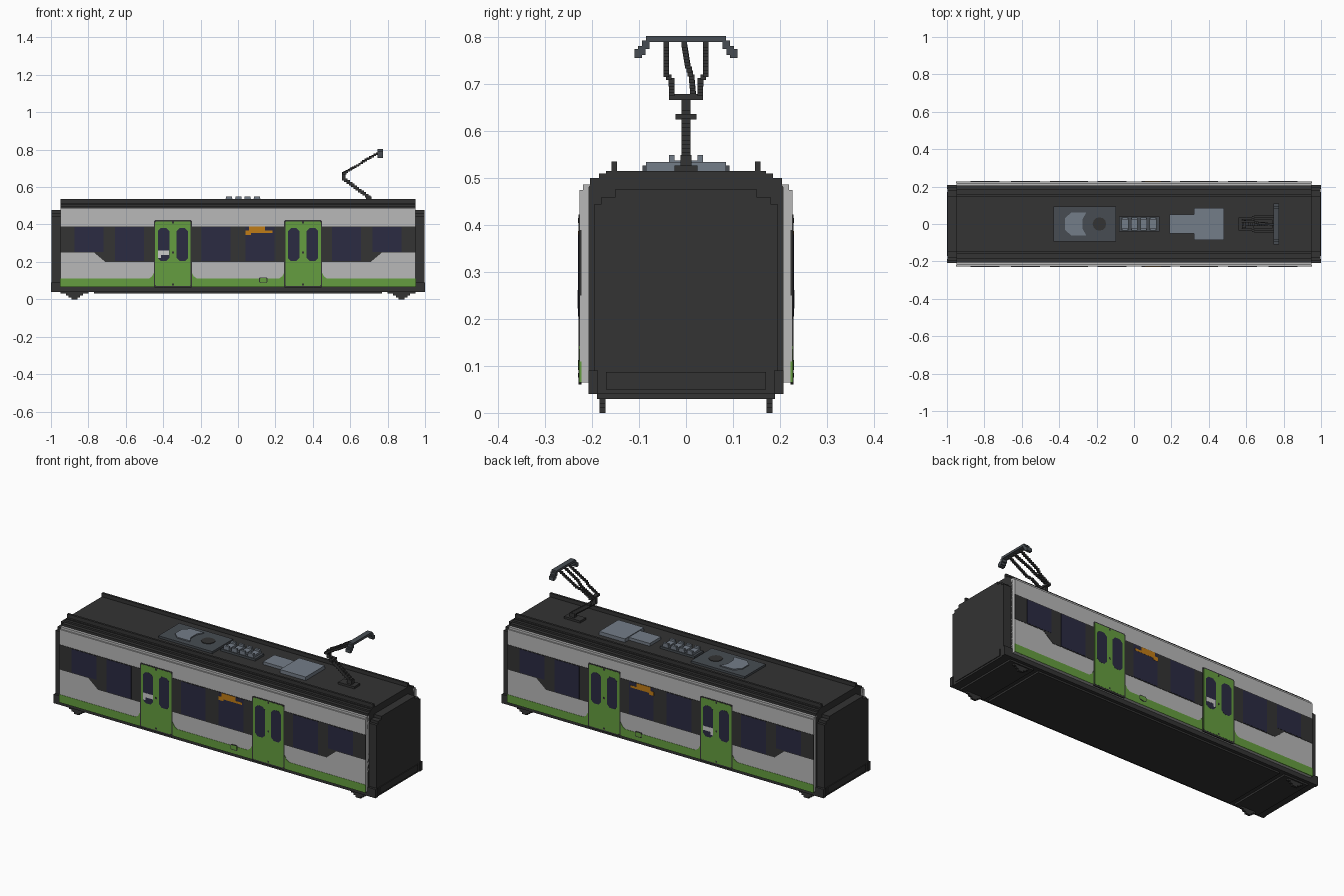
import bpy, bmesh, math
from mathutils import Vector

cube = bpy.data.objects.get("Cube")
if cube:
    bpy.data.objects.remove(cube, do_unlink=True)


def material(name, r, g, b):
    m = bpy.data.materials.new(name)
    m.use_nodes = True
    m.diffuse_color = (r, g, b, 1)
    bsdf = next(n for n in m.node_tree.nodes if n.type == 'BSDF_PRINCIPLED')
    bsdf.inputs["Base Color"].default_value = (r, g, b, 1)
    return m


DARK = material("charcoal", .033, .033, .033)
GREY = material("light grey", .48, .48, .48)
GREEN = material("leaf green", .13, .34, .05)
NAVY = material("navy glass", .024, .024, .055)
ORANGE = material("amber", .53, .20, .008)
WHITE = material("off white", .60, .60, .60)
SLATE = material("dark slate", .063, .073, .084)
STEEL = material("blue grey", .175, .205, .246)


def finish(name, bm, mat):
    bmesh.ops.recalc_face_normals(bm, faces=bm.faces)
    me = bpy.data.meshes.new(name)
    bm.to_mesh(me)
    bm.free()
    me.materials.append(mat)
    ob = bpy.data.objects.new(name, me)
    bpy.context.collection.objects.link(ob)
    return ob


def extrude(bm, pts, axis, a, b):
    """Prism along x (pts are y,z), y (pts are x,z) or z (pts are x,y)."""
    def place(p, d):
        return {'x': (d, p[0], p[1]), 'y': (p[0], d, p[1]), 'z': (p[0], p[1], d)}[axis]
    lo = [bm.verts.new(place(p, a)) for p in pts]
    hi = [bm.verts.new(place(p, b)) for p in pts]
    bm.faces.new(lo)
    bm.faces.new(hi)
    for i in range(len(pts)):
        j = (i + 1) % len(pts)
        bm.faces.new((lo[i], lo[j], hi[j], hi[i]))


def prism(name, pts, axis, a, b, mat):
    bm = bmesh.new()
    extrude(bm, pts, axis, a, b)
    return finish(name, bm, mat)


def rect(x0, x1, z0, z1):
    return [(x0, z0), (x1, z0), (x1, z1), (x0, z1)]


def boxes(name, specs, mat):
    """One object made of boxes x0, x1, y0, y1, z0, z1."""
    bm = bmesh.new()
    for x0, x1, y0, y1, z0, z1 in specs:
        extrude(bm, rect(x0, x1, y0, y1), 'z', z0, z1)
    return finish(name, bm, mat)


def mirrored(half):
    return half + [(-p[0], p[1]) for p in reversed(half)]


def plates(name, shapes, outer, mat, sides=(-1, 1), thick=.006):
    """Thin flat shapes lying on the long sides."""
    bm = bmesh.new()
    for s in sides:
        for pts in shapes:
            extrude(bm, pts, 'y', s * (outer - thick), s * outer)
    return finish(name, bm, mat)


def pill(x0, x1, z0, z1, c=.016):
    return [(x0 + c, z0), (x1 - c, z0), (x1, z0 + c), (x1, z1 - c),
            (x1 - c, z1), (x0 + c, z1), (x0, z1 - c), (x0, z0 + c)]


# Core, roof and end walls
prism("body_core", mirrored([(.208, .04), (.208, .48), (.205, .485), (.205, .50),
      (.185, .50), (.185, .51), (.17, .51), (.17, .515)]), 'x', -.95, .95, DARK)
wall = mirrored([(.19, .04), (.208, .04), (.208, .09), (.195, .09), (.195, .445),
                 (.18, .445), (.18, .46), (.15, .46), (.15, .477)])
for side, tag in ((-1, "right"), (1, "left")):
    prism(tag + "_end_wall", wall, 'x', side * .95, side * .996, DARK)
    prism(tag + "_end_sill", rect(-.17, .17, .05, .087), 'x', side * .99, side, DARK)
boxes("corner_posts", [(sx * .985 - .015, sx * .985 + .015, sy * .198 - .01, sy * .198 + .01, .04, .09)
                       for sx in (-1, 1) for sy in (-1, 1)], DARK)
boxes("roof_rails", [(-.95, .95, s * .153 - .006, s * .153 + .006, .51, .536)
                     for s in (-1, 1)], DARK)
boxes("underframe", [(-.77, .77, -.19, .19, .03, .045)], DARK)

# Outer side shells
for s, tag in ((-1, "front"), (1, "back")):
    prism(tag + "_side_shell", [(s * .195, .065), (s * .227, .065), (s * .227, .475),
          (s * .22, .475), (s * .22, .487), (s * .195, .487)], 'x', -.95, .95, GREY)

# Window bands and glass
end_band = [(-.951, .25), (-.77, .25), (-.71, .20), (-.45, .20), (-.45, .39), (-.951, .39)]
flip = [(-x, z) for x, z in end_band]
plates("window_bands", [end_band, flip, rect(-.25, .25, .20, .39)], .2285, DARK)
glass = []
for c, low in ((.797, .25), (.58, .20), (.118, .20)):
    for s in (-1, 1):
        glass.append(rect(s * c - .077, s * c + .077, low + .004, .386))
plates("window_glass", glass, .2295, NAVY)

# Green skirt with flared corners next to the doors
DOORS = (-.348, .348)
skirt = [rect(-.951, .951, .065, .11)]
for d in DOORS:
    for s in (-1, 1):
        skirt.append([(d + s * .097, .11), (d + s * .13, .11), (d + s * .112, .122), (d + s * .097, .15)])
plates("green_skirt", skirt, .2285, GREEN)

# Doors
plates("door_frames", [pill(d - .101, d + .101, .06, .423, .006) for d in DOORS], .2288, DARK)
plates("door_leaves", [pill(d - .095, d + .095, .07, .417, .006) for d in DOORS], .2296, GREEN)
plates("door_windows", [pill(d + s * .05 - .031, d + s * .05 + .031, .205, .38)
                        for d in DOORS for s in (-1, 1)], .2302, NAVY)
plates("door_buttons", [rect(d - .005, d + .005, z - .005, z + .005)
                        for d in DOORS for z in (.08, .25, .41)], .2302, DARK)
for s, x, tag in ((-1, -.398, "front"), (1, -.298, "back")):
    plates(tag + "_door_sticker", [rect(x - .03, x + .03, .238, .262),
           rect(x - .03, x - .015, .222, .238)], .2308, WHITE, (s,))

# Amber display and small hatch
plates("amber_display", [[(.04, .345), (.07, .345), (.07, .355), (.185, .355), (.185, .367),
       (.145, .367), (.145, .388), (.06, .388), (.06, .367), (.04, .367)]], .2302, ORANGE)
plates("skirt_hatch_rim", [pill(.113, .157, .087, .117, .005)], .2292, DARK)
plates("skirt_hatch", [pill(.117, .153, .091, .113, .004)], .2298, GREEN)

# Wheel guards under the corners
guards = []
for cx in (-.875, .875):
    boxes("wheel_frame", [(cx - .075, cx + .075, -.19, .19, .03, .045)], DARK)
    for y in (-.178, .178):
        for half, z0, z1 in ((.045, .02, .045), (.03, .01, .02), (.016, 0, .01)):
            guards.append((cx - half, cx + half, y - .006, y + .006, z0, z1))
boxes("wheel_guards", guards, DARK)

# Roof equipment
boxes("fan_unit", [(-.43, -.095, -.093, .093, .51, .527)], SLATE)
prism("fan_cover", [(-.37, -.03), (-.335, -.062), (-.255, -.062), (-.275, -.025),
      (-.275, .025), (-.255, .062), (-.335, .062), (-.37, .03)], 'z', .52, .533, STEEL)
disc = [(-.185 + .036 * math.cos(i * math.tau / 12), .036 * math.sin(i * math.tau / 12))
        for i in range(12)]
prism("fan_opening", disc, 'z', .52, .530, DARK)
boxes("insulator_base", [(-.08, .135, -.04, .04, .51, .527)], SLATE)
ribs = []
for i in range(4):
    x = -.048 + i * .05
    ribs.append((x - .018, x + .018, -.036, .036, .52, .538))
    for y in (-.03, .03):
        ribs.append((x - .016, x + .016, y - .006, y + .006, .535, .549))
boxes("insulators", ribs, STEEL)
boxes("cooling_unit", [(.32, .48, -.085, .085, .51, .535), (.19, .321, -.05, .05, .51, .531)], STEEL)


# Current collector built from stepped blocks
def stepped(path, size=.0085, pitch=.012):
    out = []
    for a, b in zip(path, path[1:]):
        a, b = Vector(a), Vector(b)
        n = max(1, round(max(abs(v) for v in b - a) / pitch))
        for i in range(n + 1):
            p = a.lerp(b, i / n)
            out.append((p.x - size, p.x + size, p.y - size, p.y + size, p.z - size, p.z + size))
    return out


boxes("collector_base", [(.64, .74, -.025, .025, .51, .527), (.685, .715, -.012, .012, .52, .55)], DARK)
boxes("collector_lower_arm", stepped([(.70, 0, .545), (.565, 0, .645), (.565, 0, .67)], .0095)
      + [(.58, .60, -.022, .022, .625, .637)], DARK)
upper = [(.56, .58, -.036, .036, .667, .679)]
for s in (-1, 1):
    upper += stepped([(.57, s * .03, .675), (.625, s * .031, .708),
                      (.65, s * .042, .722), (.755, s * .042, .785)], .006)
upper += stepped([(.57, .015, .68), (.64, .012, .715), (.67, .004, .74), (.755, -.004, .785)], .006)
boxes("collector_upper_arms", upper, DARK)
head = [(.745, .775, -.085, .085, .79, .803)]
for s in (-1, 1):
    for y, z in ((.086, .782), (.094, .77), (.102, .763)):
        head.append((.745, .775, s * y - .008, s * y + .008, z - .007, z + .012))
boxes("collector_head", head, SLATE)
